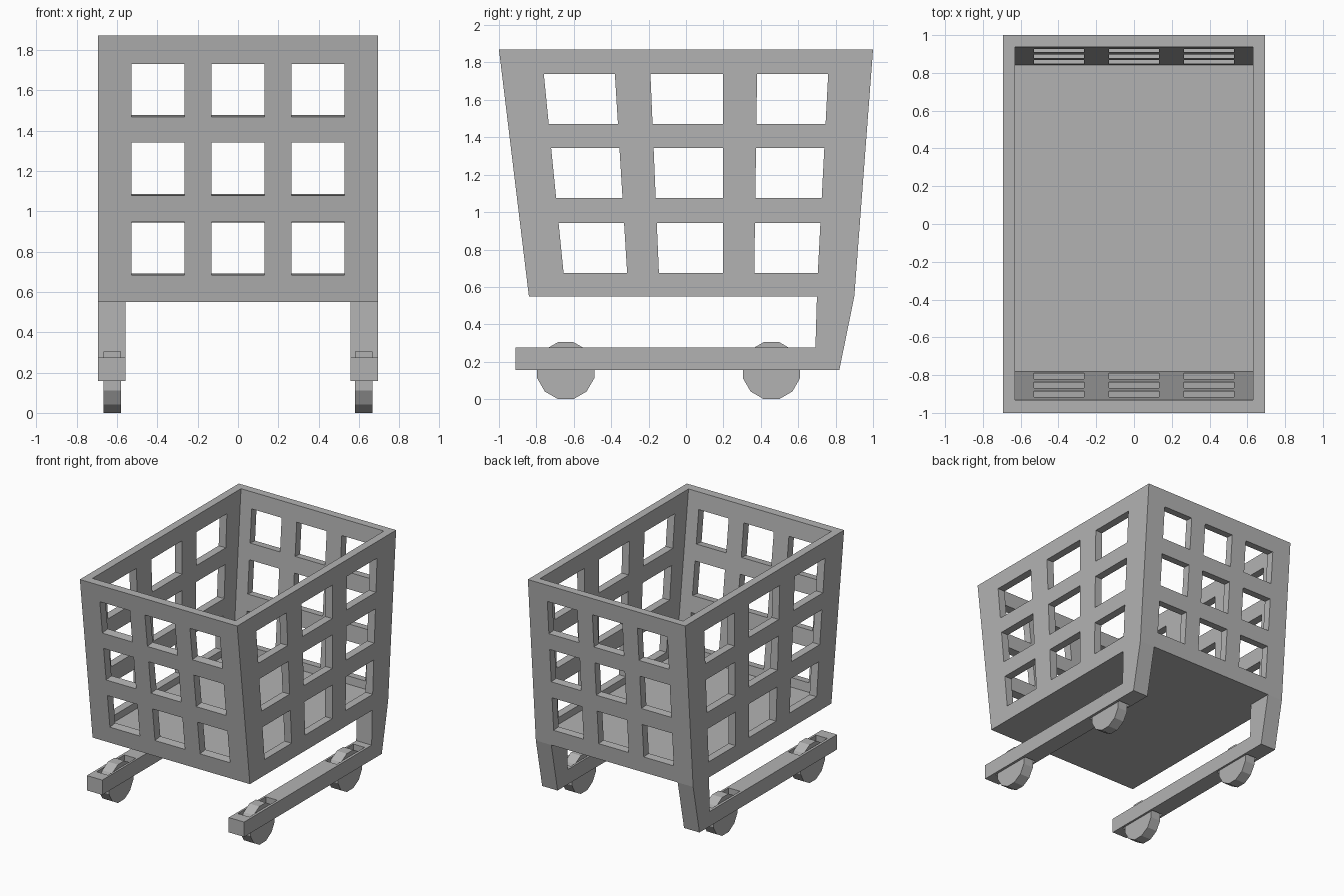
import bpy, bmesh, math
from mathutils import Vector

if "Cube" in bpy.data.objects:
    bpy.data.objects.remove(bpy.data.objects["Cube"])

grey = bpy.data.materials.new("plain grey")
grey.diffuse_color = (0.45, 0.45, 0.45, 1)
grey.use_nodes = True
grey.node_tree.nodes["Principled BSDF"].inputs["Base Color"].default_value = grey.diffuse_color


def prisms(name, items, helper=False):
    """One object from closed prisms: (profile points, extrusion vector)."""
    bm = bmesh.new()
    for pts, vec in items:
        a = [bm.verts.new(p) for p in pts]
        b = [bm.verts.new(Vector(p) + Vector(vec)) for p in pts]
        n = len(a)
        bm.faces.new(a)
        bm.faces.new(b[::-1])
        for i in range(n):
            bm.faces.new((a[i], b[i], b[(i + 1) % n], a[(i + 1) % n]))
    bmesh.ops.recalc_face_normals(bm, faces=bm.faces)
    me = bpy.data.meshes.new(name)
    bm.to_mesh(me)
    bm.free()
    ob = bpy.data.objects.new(name, me)
    bpy.context.collection.objects.link(ob)
    me.materials.append(grey)
    if helper:
        ob.hide_render = True
        ob.display_type = 'WIRE'
        ob.hide_set(True)
    return ob


def cut(ob, cutter):
    m = ob.modifiers.new("cut", 'BOOLEAN')
    m.operation = 'DIFFERENCE'
    m.solver = 'EXACT'
    m.object = cutter


def side_profile(x, yz):
    return [(x, y, z) for y, z in yz]


# Basket: tapered box with a tapered cavity
basket = prisms("basket", [(side_profile(-0.693, [
    (-0.84, 0.55), (0.90, 0.55), (1.0, 1.87), (-1.0, 1.87)]), (1.386, 0, 0))])
cavity = prisms("cavity_cutter", [(side_profile(-0.63, [
    (-0.78, 0.62), (0.842, 0.62), (0.945, 1.97), (-0.944, 1.97)]), (1.26, 0, 0))], True)
cut(basket, cavity)

rows = [(0.675, 0.943), (1.075, 1.342), (1.472, 1.738)]
cols = [-0.397, 0.0, 0.397]

# Side windows follow the taper of the end walls
low = [-0.655, -0.315, -0.145, 0.197, 0.365, 0.705]
high = [-0.76, -0.38, -0.19, 0.197, 0.38, 0.76]
edge = lambda i, z: low[i] + (high[i] - low[i]) * (z - 0.68) / 1.055
side_holes = []
for z0, z1 in rows:
    for i in (0, 2, 4):
        quad = [(edge(i, z0), z0), (edge(i + 1, z0), z0),
                (edge(i + 1, z1), z1), (edge(i, z1), z1)]
        side_holes.append((side_profile(-0.8, quad), (1.6, 0, 0)))
cut(basket, prisms("side_window_cutter", side_holes, True))

# Front and back windows are cut square to the sloping walls
end_holes = []
for s, slope, mid in ((-1, 0.121, 0.92), (1, 0.076, 0.95)):
    drop = slope * (1.1 - mid)
    for z0, z1 in rows:
        for c in cols:
            quad = [(c + dx, s * 1.1, z - drop) for dx, z in
                    ((-0.132, z0), (0.132, z0), (0.132, z1), (-0.132, z1))]
            end_holes.append((quad, (0, -s * 0.45, 0.45 * slope)))
cut(basket, prisms("end_window_cutter", end_holes, True))

# Leg and runner in one bent profile, plus wheels in slots, on both sides
leg = [(0.70, 0.55), (0.90, 0.55), (0.82, 0.157), (-0.912, 0.157),
       (-0.912, 0.275), (0.692, 0.275)]
wheel_y = (-0.643, 0.457)
for s, tag in ((-1, "left"), (1, "right")):
    frame = prisms(tag + "_leg_frame", [(side_profile(s * 0.557, leg), (s * 0.136, 0, 0))])
    slots = [(side_profile(s * 0.573, [(y - 0.175, 0.1), (y + 0.175, 0.1),
                                       (y + 0.175, 0.35), (y - 0.175, 0.35)]),
              (s * 0.1, 0, 0)) for y in wheel_y]
    cut(frame, prisms(tag + "_slot_cutter", slots, True))
    for y, end in zip(wheel_y, ("front", "back")):
        r = 0.158
        ring = [(y + r * math.cos(math.radians(15 + 30 * k)),
                 0.1526 + r * math.sin(math.radians(15 + 30 * k))) for k in range(12)]
        prisms(f"{tag}_{end}_wheel", [(side_profile(s * 0.579, ring), (s * 0.088, 0, 0))])
